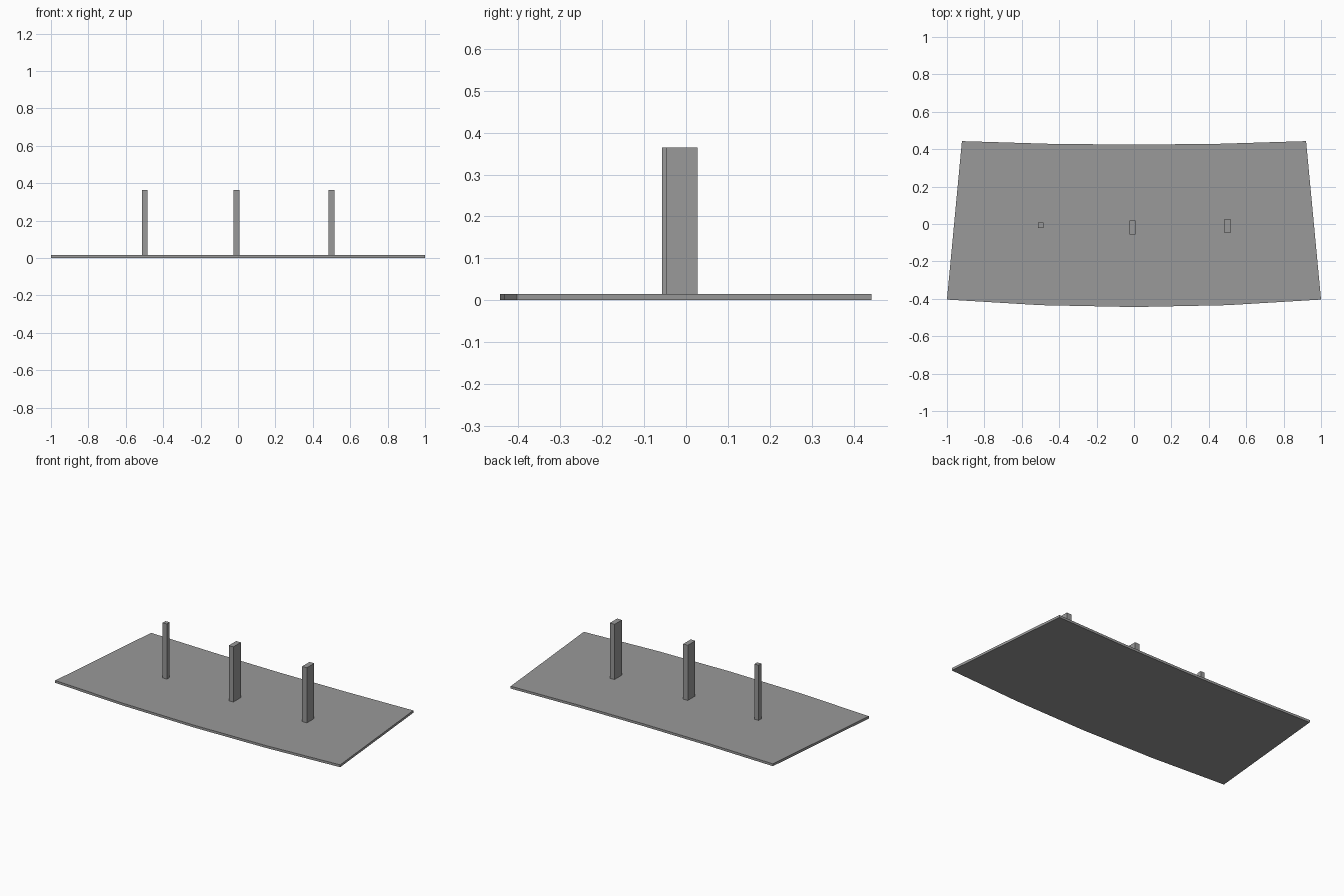
import bpy
import bmesh

cube = bpy.data.objects.get("Cube")
if cube:
    bpy.data.objects.remove(cube, do_unlink=True)

grey = bpy.data.materials.new("mid_grey")
grey.use_nodes = True
colour = (0.32, 0.32, 0.32, 1)
grey.diffuse_color = colour
grey.node_tree.nodes["Principled BSDF"].inputs["Base Color"].default_value = colour

THICK = 0.015
TOP = 0.365


def extrude_outline(name, outline, z0, z1):
    """Solid prism from a flat outline."""
    bm = bmesh.new()
    base = bm.faces.new([bm.verts.new((x, y, z0)) for x, y in outline])
    side = bmesh.ops.extrude_face_region(bm, geom=[base], use_keep_orig=True)
    verts = [v for v in side["geom"] if isinstance(v, bmesh.types.BMVert)]
    bmesh.ops.translate(bm, verts=verts, vec=(0, 0, z1 - z0))
    bmesh.ops.recalc_face_normals(bm, faces=bm.faces[:])
    mesh = bpy.data.meshes.new(name)
    bm.to_mesh(mesh)
    bm.free()
    mesh.materials.append(grey)
    obj = bpy.data.objects.new(name, mesh)
    bpy.context.collection.objects.link(obj)
    return obj


def post(name, x0, x1, y0, y1):
    extrude_outline(name, [(x0, y0), (x1, y0), (x1, y1), (x0, y1)], THICK, TOP)


# Thin deck, gently bowed along the front and back edges
half = [(0.5, -0.434), (1.0, -0.404), (0.92, 0.443), (0.46, 0.429)]
mirrored = [(-x, y) for x, y in reversed(half)]
extrude_outline("deck", [(0, -0.444)] + half + [(0, 0.424)] + mirrored, 0, THICK)

# Three upright posts
post("right_post", -0.514, -0.485, -0.021, 0.007)
post("middle_post", -0.025, 0.007, -0.057, 0.018)
post("left_post", 0.483, 0.516, -0.047, 0.027)
